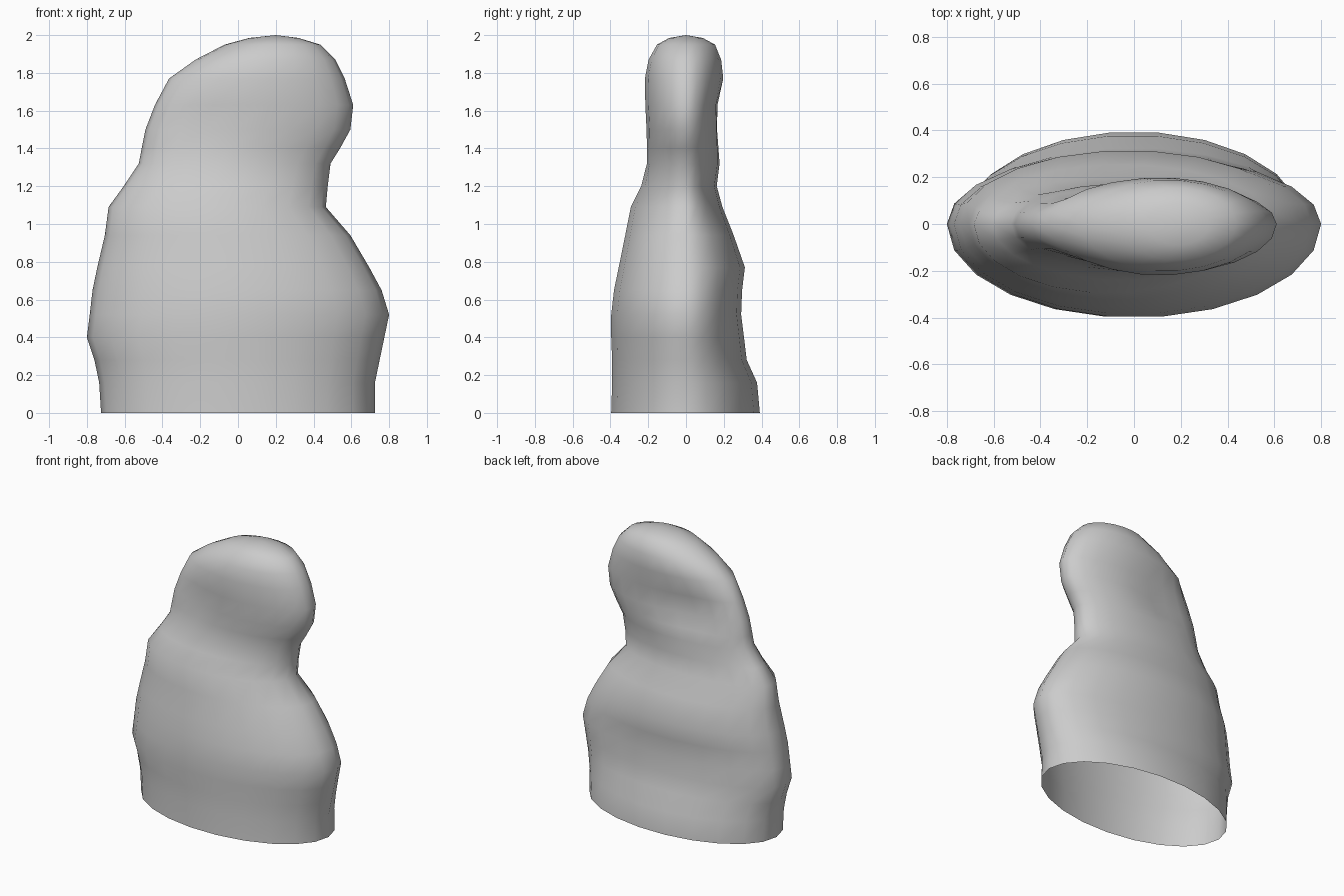
import bpy, bmesh, math

# Cross-sections: height, left x, right x, front y, back y
SECTIONS = [
    (0.00, -0.725, 0.725, -0.40, 0.395),
    (0.16, -0.735, 0.725, -0.395, 0.38),
    (0.28, -0.76, 0.75, -0.395, 0.325),
    (0.40, -0.80, 0.775, -0.40, 0.31),
    (0.52, -0.785, 0.80, -0.40, 0.295),
    (0.65, -0.77, 0.76, -0.385, 0.30),
    (0.77, -0.745, 0.695, -0.36, 0.315),
    (0.94, -0.705, 0.595, -0.325, 0.255),
    (1.09, -0.685, 0.465, -0.295, 0.195),
    (1.20, -0.605, 0.475, -0.24, 0.165),
    (1.32, -0.525, 0.49, -0.21, 0.185),
    (1.40, -0.51, 0.54, -0.21, 0.185),
    (1.50, -0.49, 0.595, -0.212, 0.18),
    (1.63, -0.44, 0.61, -0.218, 0.175),
    (1.77, -0.365, 0.565, -0.22, 0.20),
    (1.87, -0.225, 0.515, -0.20, 0.188),
    (1.95, -0.07, 0.435, -0.155, 0.155),
    (1.985, 0.06, 0.32, -0.09, 0.09),
]
SIDES = 22


def bump(x, z, cx, cz, rx, rz):
    return math.exp(-((x - cx) / rx) ** 2 - ((z - cz) / rz) ** 2)


bm = bmesh.new()
rings = []
for z, x0, x1, y0, y1 in SECTIONS:
    ring = []
    for i in range(SIDES):
        a = 2 * math.pi * i / SIDES
        c, s = math.cos(a), math.sin(a)
        x = (x0 + x1) / 2 + (x1 - x0) / 2 * c
        y = y1 * s if s > 0 else -y0 * s
        # Hollows on the back of the head and on the front left of the head
        if s > 0:
            y -= 0.05 * s * bump(x, z, -0.15, 1.52, 0.25, 0.16)
        else:
            y -= 0.04 * s * bump(x, z, -0.25, 1.55, 0.2, 0.2)
        ring.append(bm.verts.new((x, y, z)))
    rings.append(ring)

# Skin between the sections, open at the bottom
for lo, hi in zip(rings, rings[1:]):
    for i in range(SIDES):
        j = (i + 1) % SIDES
        bm.faces.new((lo[i], lo[j], hi[j], hi[i]))

# Crown
crown = bm.verts.new((0.2, 0, 2.0))
for i in range(SIDES):
    bm.faces.new((rings[-1][i], rings[-1][(i + 1) % SIDES], crown))

for f in bm.faces:
    f.smooth = True
mesh = bpy.data.meshes.new("boulder")
bm.to_mesh(mesh)
bm.free()
bpy.context.collection.objects.link(bpy.data.objects.new("boulder", mesh))
